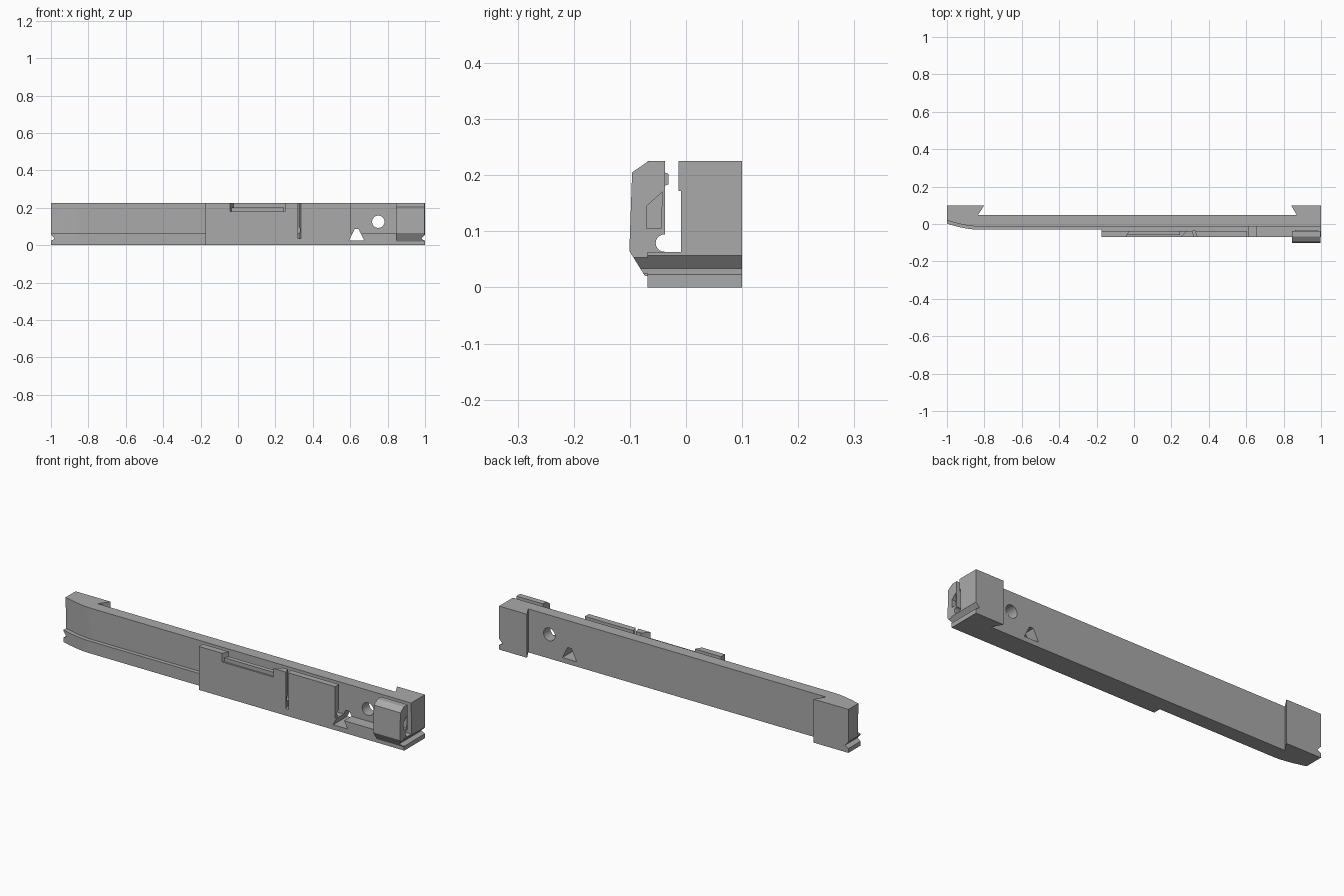
import bpy, bmesh, math
from mathutils import Vector

cube = bpy.data.objects.get("Cube")
if cube:
    bpy.data.objects.remove(cube)

steel = bpy.data.materials.new("plain grey")
steel.use_nodes = True
GREY = (0.4, 0.4, 0.4, 1)
steel.diffuse_color = GREY
steel.node_tree.nodes["Principled BSDF"].inputs["Base Color"].default_value = GREY


def prism(name, points, axis, low, high):
    """Extrude a 2D outline along an axis; the outline uses the other two axes in order."""
    bm = bmesh.new()
    verts = []
    for p in points:
        co = list(p)
        co.insert(axis, low)
        verts.append(bm.verts.new(co))
    face = bm.faces.new(verts)
    grown = bmesh.ops.extrude_face_region(bm, geom=[face])["geom"]
    shift = Vector((0, 0, 0))
    shift[axis] = high - low
    bmesh.ops.translate(bm, vec=shift, verts=[g for g in grown if isinstance(g, bmesh.types.BMVert)])
    bmesh.ops.recalc_face_normals(bm, faces=bm.faces)
    mesh = bpy.data.meshes.new(name)
    bm.to_mesh(mesh)
    bm.free()
    mesh.materials.append(steel)
    ob = bpy.data.objects.new(name, mesh)
    bpy.context.collection.objects.link(ob)
    return ob


def disc(cu, cv, r, n=24):
    return [(cu + r * math.cos(math.tau * i / n), cv + r * math.sin(math.tau * i / n)) for i in range(n)]


def cut(ob, cutters):
    """Subtract each cutter and keep the resulting mesh."""
    for c in cutters:
        mod = ob.modifiers.new("cut", "BOOLEAN")
        mod.object, mod.operation, mod.solver = c, "DIFFERENCE", "EXACT"
    bpy.context.view_layer.update()
    result = bpy.data.meshes.new_from_object(ob.evaluated_get(bpy.context.evaluated_depsgraph_get()))
    ob.modifiers.clear()
    ob.data = result


def swept_nose(front):
    """Front edge at the left end, curving back toward the end face."""
    return [(-0.84 - 0.16 * t / 8, front + 0.032 * (t / 8) ** 1.6) for t in range(9)]


def bar_outline(front):
    back = [(-1, 0.1), (-0.8, 0.1), (-0.835, 0.047), (0.87, 0.047), (0.84, 0.1), (1, 0.1)]
    return back + [(1, front)] + swept_nose(front)


# Main bar with dovetailed end blocks, and a slightly proud upper band
bar = prism("main_bar", bar_outline(-0.009), 2, 0, 0.172)
band = prism("upper_band", bar_outline(-0.013), 2, 0.172, 0.225)

# Lower lip forming the floor of the long channel
lip_plan = swept_nose(-0.03) + [(-1, 0.03), (-0.84, -0.009), (1, -0.009),
                               (1, -0.037), (-0.175, -0.037), (-0.175, -0.03)]
lip = prism("lower_lip", lip_plan, 2, 0, 0.063)

# Front plate with its low extension to the right
plate = prism("front_plate", [(-0.175, 0), (1, 0), (1, 0.063), (0.605, 0.063),
                              (0.605, 0.225), (-0.175, 0.225)], 1, -0.069, -0.037)

# End clip with chamfered top and bottom
clip = prism("end_clip", [(-0.037, 0.225), (-0.067, 0.225), (-0.096, 0.205), (-0.101, 0.065),
                          (-0.073, 0.02), (-0.037, 0.02)], 0, 0.845, 0.997)
prism("clip_ridge", [(-0.04, 0.18), (-0.031, 0.184), (-0.031, 0.202), (-0.04, 0.206)], 0, 0.86, 0.98)

# Strip lying in the plate's top pocket
prism("pocket_strip", [(-0.06, 0.18), (-0.037, 0.18), (-0.037, 0.2), (-0.06, 0.2)], 0, -0.035, 0.245)

# Cutters
notches = [prism("notch_cutter", [(s * 1.02, 0.012), (s * 0.98, 0.034), (s * 1.02, 0.08)], 1, -0.2, 0.2)
           for s in (-1, 1)]
round_hole = prism("hole_cutter", disc(0.75, 0.125, 0.033), 1, -0.03, 0.2)
wedge_hole = prism("wedge_cutter", [(0.593, 0.025), (0.675, 0.025), (0.645, 0.085), (0.623, 0.085)], 1, -0.2, 0.2)
pocket = prism("pocket_cutter", [(-0.05, -0.08), (0.24, -0.08), (0.29, -0.03), (-0.02, -0.03)], 2, 0.18, 0.3)
slot = prism("slot_cutter", [(0.325, -0.08), (0.34, -0.08), (0.325, -0.03), (0.31, -0.03)], 2, 0.035, 0.3)
groove = prism("groove_cutter", disc(-0.0385, 0.079, 0.0155), 0, -0.3, 1.1)
recess = prism("recess_cutter", [(-0.07, 0.105), (-0.045, 0.105), (-0.042, 0.17), (-0.07, 0.145)], 0, 0.975, 1.1)

cut(bar, notches + [round_hole, wedge_hole])
cut(lip, notches + [wedge_hole])
cut(plate, notches + [wedge_hole, pocket, slot, groove])
cut(clip, notches + [groove, recess])

for c in notches + [round_hole, wedge_hole, pocket, slot, groove, recess]:
    bpy.data.objects.remove(c)
